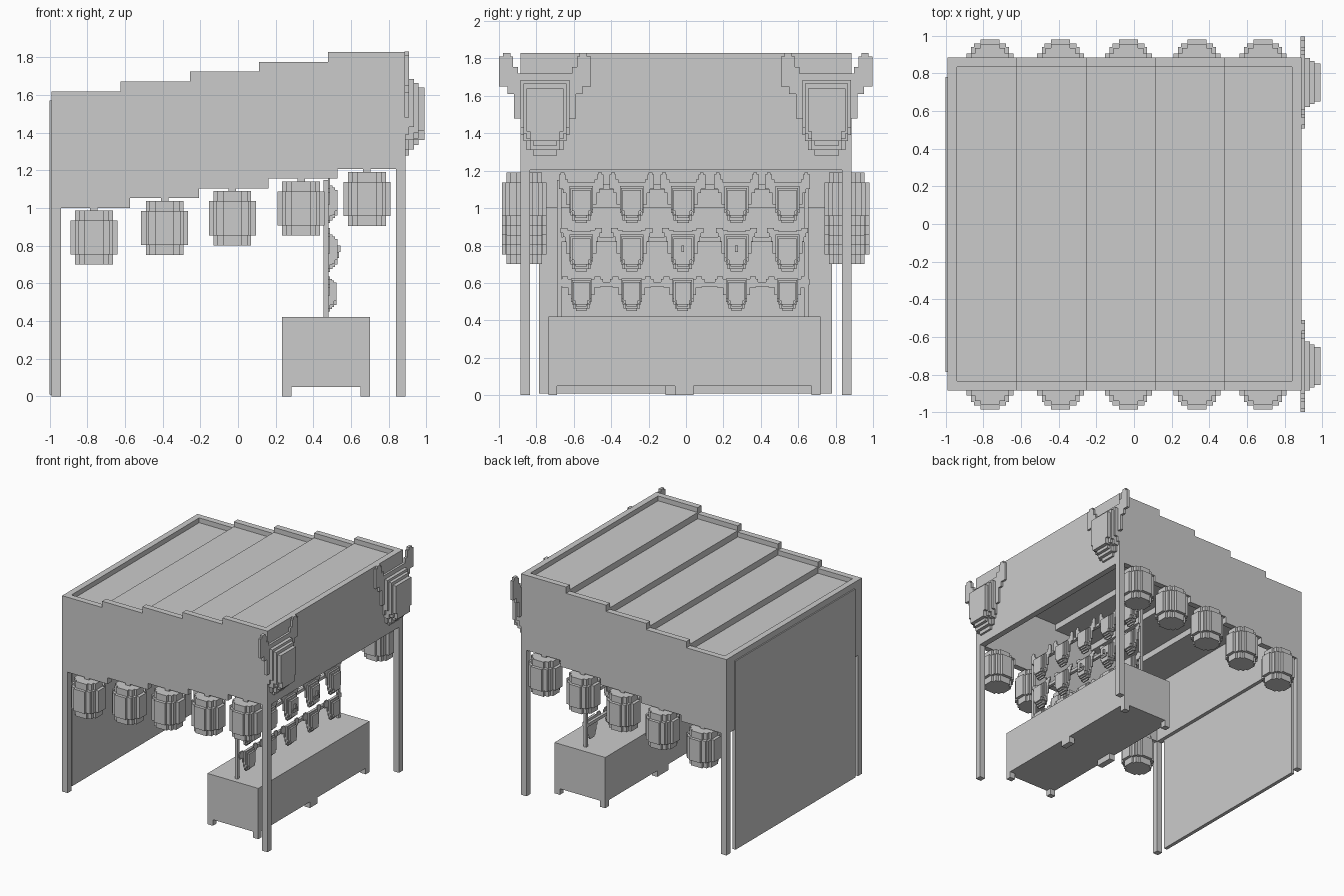
import bpy
import bmesh
from mathutils import Vector

if "Cube" in bpy.data.objects:
    bpy.data.objects.remove(bpy.data.objects["Cube"])


def prism(bm, outline, axis, low, high):
    """Extrude a flat outline along one axis, from low to high."""
    order = {"x": (2, 0, 1), "y": (0, 2, 1), "z": (0, 1, 2)}[axis]
    verts = []
    for u, v in outline:
        source = (u, v, low)
        verts.append(bm.verts.new([source[i] for i in order]))
    face = bm.faces.new(verts)
    extruded = bmesh.ops.extrude_face_region(bm, geom=[face])["geom"]
    shift = Vector([(0, 0, high - low)[i] for i in order])
    moved = [g for g in extruded if isinstance(g, bmesh.types.BMVert)]
    bmesh.ops.translate(bm, verts=moved, vec=shift)


def block(bm, xs, ys, zs):
    outline = [(xs[0], ys[0]), (xs[1], ys[0]), (xs[1], ys[1]), (xs[0], ys[1])]
    prism(bm, outline, "z", *zs)


def finish(name, bm):
    bmesh.ops.recalc_face_normals(bm, faces=bm.faces)
    mesh = bpy.data.meshes.new(name)
    bm.to_mesh(mesh)
    bm.free()
    obj = bpy.data.objects.new(name, mesh)
    bpy.context.collection.objects.link(obj)
    return obj


def box(name, xs, ys, zs):
    bm = bmesh.new()
    block(bm, xs, ys, zs)
    return finish(name, bm)


def stepped(rows, bottom):
    """Symmetric staircase outline from (half width, top) rows."""
    half = []
    for i, (width, top) in enumerate(rows):
        low = rows[i + 1][1] if i + 1 < len(rows) else bottom
        half += [(width, top), (width, low)]
    return half + [(-w, h) for w, h in reversed(half)]


def place(name, mesh, location, scale=1):
    obj = bpy.data.objects.new(name, mesh)
    obj.location = location
    obj.scale = (scale,) * 3
    bpy.context.collection.objects.link(obj)


# Awning: five steps rising toward the counter side
BACK, FRONT, SIDE, RIM = -0.99, 0.89, 0.885, 0.05
STEPS, RUN, RISE = 5, 0.367, 0.052
top_line, bottom_line = [], []
for i in range(STEPS):
    last = i == STEPS - 1
    start = BACK + i * RUN
    end = FRONT if last else start + RUN
    top_line += [(start, 1.62 + i * RISE), (end, 1.62 + i * RISE)]
    low_start = start if i == 0 else start + RIM
    low_end = FRONT if last else end + RIM
    bottom_line += [(low_start, 1 + i * RISE), (low_end, 1 + i * RISE)]
    roof_top = 1.58 + i * RISE
    box(f"roof_step_{i}", (max(start, BACK + RIM), min(end, FRONT - RIM)),
        (RIM - SIDE, SIDE - RIM), (roof_top - 0.06, roof_top))

for side, low in (("right", -SIDE), ("left", SIDE - RIM)):
    bm = bmesh.new()
    prism(bm, top_line + bottom_line[::-1], "y", low, low + RIM)
    finish(f"awning_side_{side}", bm)
inner = (RIM - SIDE, SIDE - RIM)
box("awning_counter_end", (FRONT - RIM, FRONT), inner, (1.205, 1.828))
box("awning_wall_end", (BACK, BACK + RIM), inner, (1, 1.62))

# Posts and wall sheet
for side, low in (("right", -SIDE), ("left", SIDE - RIM)):
    box(f"wall_post_{side}", (BACK, BACK + RIM), (low, low + RIM), (0, 1.1))
    box(f"counter_post_{side}", (FRONT - RIM, FRONT), (low, low + RIM), (0, 1.3))
box("wall_sheet", (-1, -0.97), (-0.785, 0.78), (0.01, 1.57))

# Counter with legs
box("counter", (0.235, 0.70), (-0.735, 0.72), (0.05, 0.42))
for i, xs in enumerate(((0.235, 0.285), (0.65, 0.70))):
    for j, ys in enumerate(((-0.735, -0.69), (-0.06 - 0.05 * (1 - i), 0.04), (0.67, 0.72))):
        box(f"counter_leg_{i}_{j}", xs, ys, (0, 0.05))

# Display rack
for side, low in (("right", -0.69), ("left", 0.63)):
    box(f"rack_post_{side}", (0.455, 0.48), (low, low + 0.025), (0.42, 1.15))
for i, height in enumerate((0.58, 0.82, 1.1)):
    box(f"rack_bar_{i}", (0.455, 0.48), (-0.67, 0.64), (height, height + 0.025))

# Mask faces, built in stacked layers
FACE_LAYERS = (
    (0.05, [(0.13, 0.405), (0.115, 0.15), (0.08, 0.08)], 0.03),
    (0.075, [(0.115, 0.385), (0.10, 0.12), (0.065, 0.09)], 0.055),
    (0.105, [(0.10, 0.36), (0.08, 0.13)], 0.08),
)
JAW = [(0.165, 0.33), (0.13, 0.20), (0.10, 0.11), (0.065, 0.03)]


def mask(name, crown, ears):
    bm = bmesh.new()
    prism(bm, stepped(crown + JAW, 0), "x", 0, 0.022)
    for depth, rows, bottom in FACE_LAYERS:
        prism(bm, stepped(rows, bottom), "x", 0, depth)
    for near, far, low, high in ears:
        for a, b in ((near, far), (-far, -near)):
            block(bm, (0, 0.022), (a, b), (low, high))
    return finish(name, bm)


horned = mask("big_mask_right", [(0.15, 0.44), (0.245, 0.42), (0.20, 0.37)],
              [(0.17, 0.245, 0.37, 0.53), (0.185, 0.225, 0.5, 0.55),
               (0.145, 0.2, 0.4, 0.475)])
horned.location = (0.885, -0.754, 1.28)
place("big_mask_left", horned.data, (0.885, 0.752, 1.28))

columns = (-0.56, -0.29, -0.017, 0.27, 0.543)
flat = mask("flat_mask_0", [(0.20, 0.44), (0.18, 0.38)],
            [(0.15, 0.225, 0.42, 0.475), (0.1, 0.16, 0.43, 0.455)])
round_eared = mask("round_mask_0", [(0.14, 0.40)],
                   [(0.165, 0.24, 0.29, 0.43), (0.13, 0.27, 0.325, 0.4)])
flat.location = (0.478, columns[0], 0.66)
round_eared.location = (0.478, columns[0], 0.45)
flat.scale = (0.49,) * 3
round_eared.scale = (0.43,) * 3
for i, y in enumerate(columns):
    place(f"horned_mask_{i}", horned.data, (0.478, y, 0.92), 0.49)
    if i > 0:
        place(f"flat_mask_{i}", flat.data, (0.478, y, 0.66), 0.49)
        place(f"round_mask_{i}", round_eared.data, (0.478, y, 0.45), 0.43)

# Smiles and noses on some of the middle masks
for i in (2, 3):
    y = columns[i]
    box(f"smile_{i}", (0.52, 0.537), (y - 0.03, y + 0.03), (0.735, 0.75))
    for side in (-1, 1):
        edge = y + side * 0.03
        box(f"smile_end_{i}_{side}", (0.52, 0.537), (edge - 0.007, edge + 0.007), (0.75, 0.765))
    box(f"nose_{i}", (0.52, 0.545), (y - 0.007, y + 0.007), (0.765, 0.80))

# Hanging lanterns along both sides
PLAN = [(0.05, 0.12), (0.085, 0.10), (0.10, 0.08), (0.125, 0.045)]
CAP = [(0.05, 0.095), (0.08, 0.075), (0.10, 0.045)]


def round_plan(rows):
    mirrored = [(rows[i][0], -rows[i - 1][1]) for i in range(len(rows) - 1, 0, -1)]
    lower = [(w, -rows[i][1]) for i, (w, _) in enumerate(rows)]
    # Each lower tier starts where the wider one above it ends
    tiers = rows + [(rows[i][0], lower[i + 1][1]) for i in range(len(rows) - 2, -1, -1)]
    return stepped(tiers, -rows[0][1])


bm = bmesh.new()
prism(bm, round_plan(PLAN), "z", 0.053, 0.234)
prism(bm, round_plan(CAP), "z", 0, 0.287)
block(bm, (-0.02, 0.02), (-0.02, 0.02), (0.28, 0.32))
lantern = finish("lantern_right_0", bm)
lantern.location = (-0.765, -0.865, 0.70)
for i, x in enumerate((-0.765, -0.39, -0.03, 0.335, 0.685)):
    if i > 0:
        place(f"lantern_right_{i}", lantern.data, (x, -0.865, 0.70 + i * 0.051))
    place(f"lantern_left_{i}", lantern.data, (x, 0.86, 0.70 + i * 0.051))
